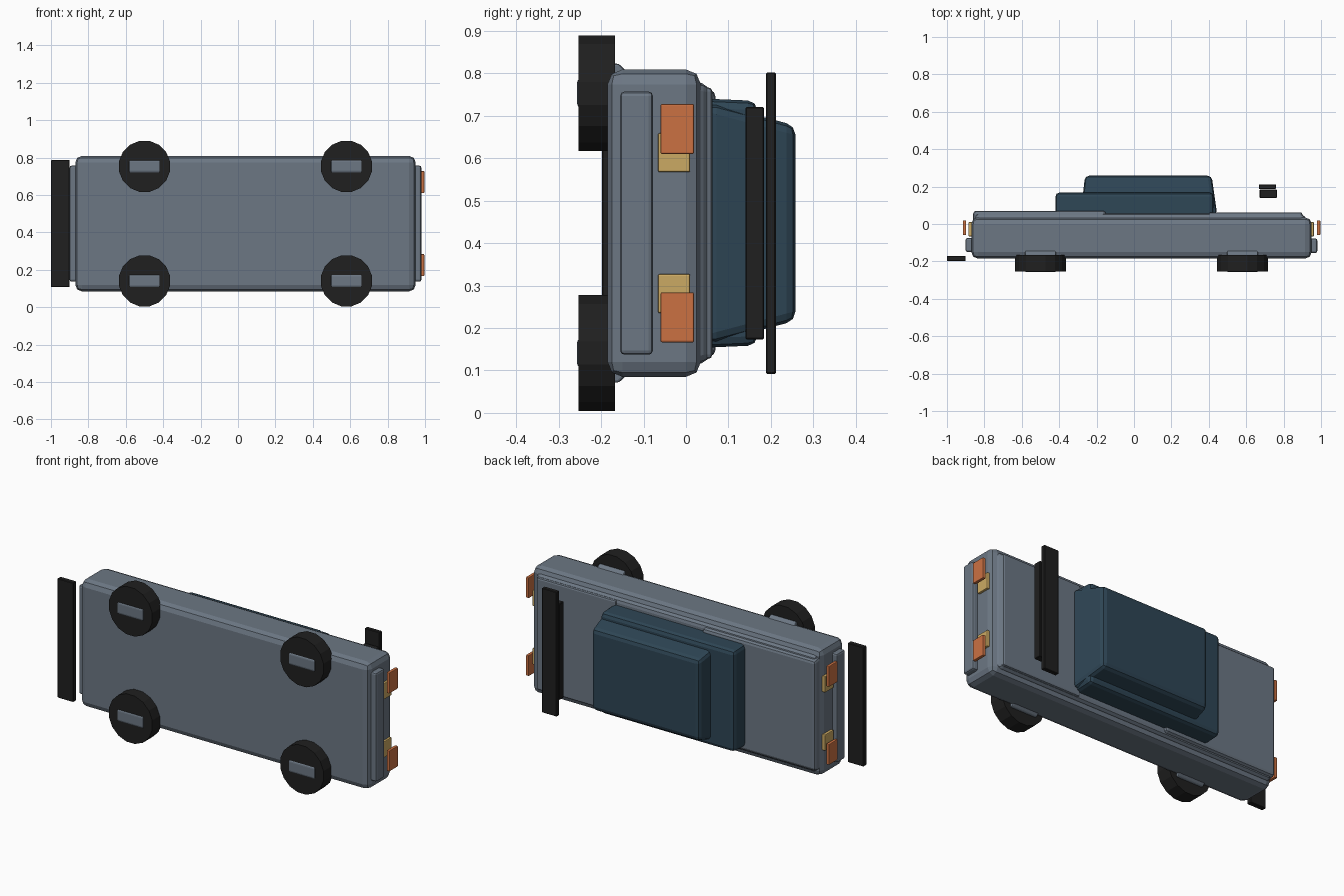
import bpy, bmesh, math
from mathutils import Matrix

if "Cube" in bpy.data.objects:
    bpy.data.objects.remove(bpy.data.objects["Cube"])

MID = 0.447  # centre of the car's width, along z


def material(name, rgb):
    m = bpy.data.materials.new(name)
    m.diffuse_color = (*rgb, 1)
    m.use_nodes = True
    m.node_tree.nodes["Principled BSDF"].inputs["Base Color"].default_value = m.diffuse_color
    return m


slate = material("slate paint", (0.15, 0.185, 0.23))
glass = material("dark blue glass", (0.027, 0.06, 0.09))
black = material("black rubber", (0.014, 0.014, 0.014))
orange = material("orange lens", (0.60, 0.165, 0.055))
yellow = material("yellow lens", (0.60, 0.40, 0.125))


def finish(bm, name, mat, bevel=0, segments=2):
    bmesh.ops.recalc_face_normals(bm, faces=bm.faces)
    mesh = bpy.data.meshes.new(name)
    bm.to_mesh(mesh)
    bm.free()
    mesh.materials.append(mat)
    obj = bpy.data.objects.new(name, mesh)
    bpy.context.collection.objects.link(obj)
    if bevel:
        mod = obj.modifiers.new("Bevel", 'BEVEL')
        mod.width = bevel
        mod.segments = segments
        mod.limit_method = 'ANGLE'
        mod.angle_limit = math.radians(40)
    return obj


def block(name, mat, x, y, z, bevel=0, top_x=None, top_z=None, segments=2):
    """Box over the given ranges; top_x / top_z taper its +y side."""
    bm = bmesh.new()
    rings = []
    for yy, (x0, x1), (z0, z1) in ((y[0], x, z), (y[1], top_x or x, top_z or z)):
        rings.append([bm.verts.new((a, yy, b))
                      for a, b in ((x0, z0), (x1, z0), (x1, z1), (x0, z1))])
    low, high = rings
    bm.faces.new(low)
    bm.faces.new(high)
    for i in range(4):
        j = (i + 1) % 4
        bm.faces.new((low[i], low[j], high[j], high[i]))
    return finish(bm, name, mat, bevel, segments)


def drum(name, mat, centre, radius, depth, sides, axis, turn=0, bevel=0):
    bm = bmesh.new()
    bmesh.ops.create_cone(bm, cap_ends=True, segments=sides, radius1=radius,
                          radius2=radius, depth=depth,
                          matrix=Matrix.Rotation(turn, 4, 'Z'))
    tip = Matrix.Rotation(math.pi / 2, 4, 'X' if axis == 'Y' else 'Y')
    bm.transform(Matrix.Translation(centre) @ tip)
    return finish(bm, name, mat, bevel)


def span(half):
    return (MID - half, MID + half)


# Body shell, shoulder, hood and rear deck
block("body", slate, (-0.87, 0.95), (-0.185, 0.035), span(0.362), 0.035)
block("shoulder", slate, (-0.85, 0.945), (0.0, 0.055), span(0.34), 0.018,
      top_x=(-0.85, 0.90), top_z=span(0.325))
block("hood", slate, (-0.86, -0.15), (0.0, 0.07), span(0.325), 0.015,
      top_z=span(0.312))
block("rear_deck", slate, (0.40, 0.90), (0.0, 0.062), span(0.32), 0.01)

# Cabin in two tiers
block("lower_cabin", glass, (-0.42, 0.425), (0.03, 0.168), span(0.294), 0.022,
      top_z=span(0.288))
block("upper_cabin", glass, (-0.285, 0.445), (0.05, 0.258), span(0.285), 0.022,
      top_x=(-0.262, 0.415), top_z=span(0.23))

# Bumpers
block("front_bumper", slate, (-0.90, -0.85), (-0.15, -0.075), span(0.31), 0.01)
block("rear_bumper", slate, (0.93, 0.98), (-0.155, -0.078), span(0.31), 0.01)

# Splitter and rear wing
block("splitter", black, (-1.0, -0.90), (-0.198, -0.17), span(0.34), 0.003, segments=1)
block("wing_support", black, (0.672, 0.765), (0.14, 0.184), span(0.274), 0.003, segments=1)
block("wing_blade", black, (0.667, 0.76), (0.188, 0.212), span(0.355), 0.003, segments=1)

# Lamps on both ends, mirrored across the width
for end, lens_x, lamp_x in (("front", (-0.915, -0.897), (-0.885, -0.86)),
                            ("rear", (0.978, 0.996), (0.935, 0.962))):
    for side, s in (("lower", -1), ("upper", 1)):
        block(f"{end}_{side}_marker", orange, lens_x, (-0.06, 0.019),
              sorted((MID + s * 0.163, MID + s * 0.281)), 0.004)
        block(f"{end}_{side}_lamp", yellow, lamp_x, (-0.066, 0.01),
              sorted((MID + s * 0.12, MID + s * 0.212)), 0.004)

# Wheels with cross-set hubs
for end, x in (("front", -0.50), ("rear", 0.58)):
    for side, s in (("lower", -1), ("upper", 1)):
        z = MID + s * 0.306
        drum(f"{end}_{side}_wheel", black, (x, -0.21, z), 0.139, 0.086, 16, 'Y',
             math.pi / 16)
        drum(f"{end}_{side}_hub", slate, (x, -0.187, z), 0.0755, 0.165, 8, 'X',
             math.pi / 8, 0.006)
